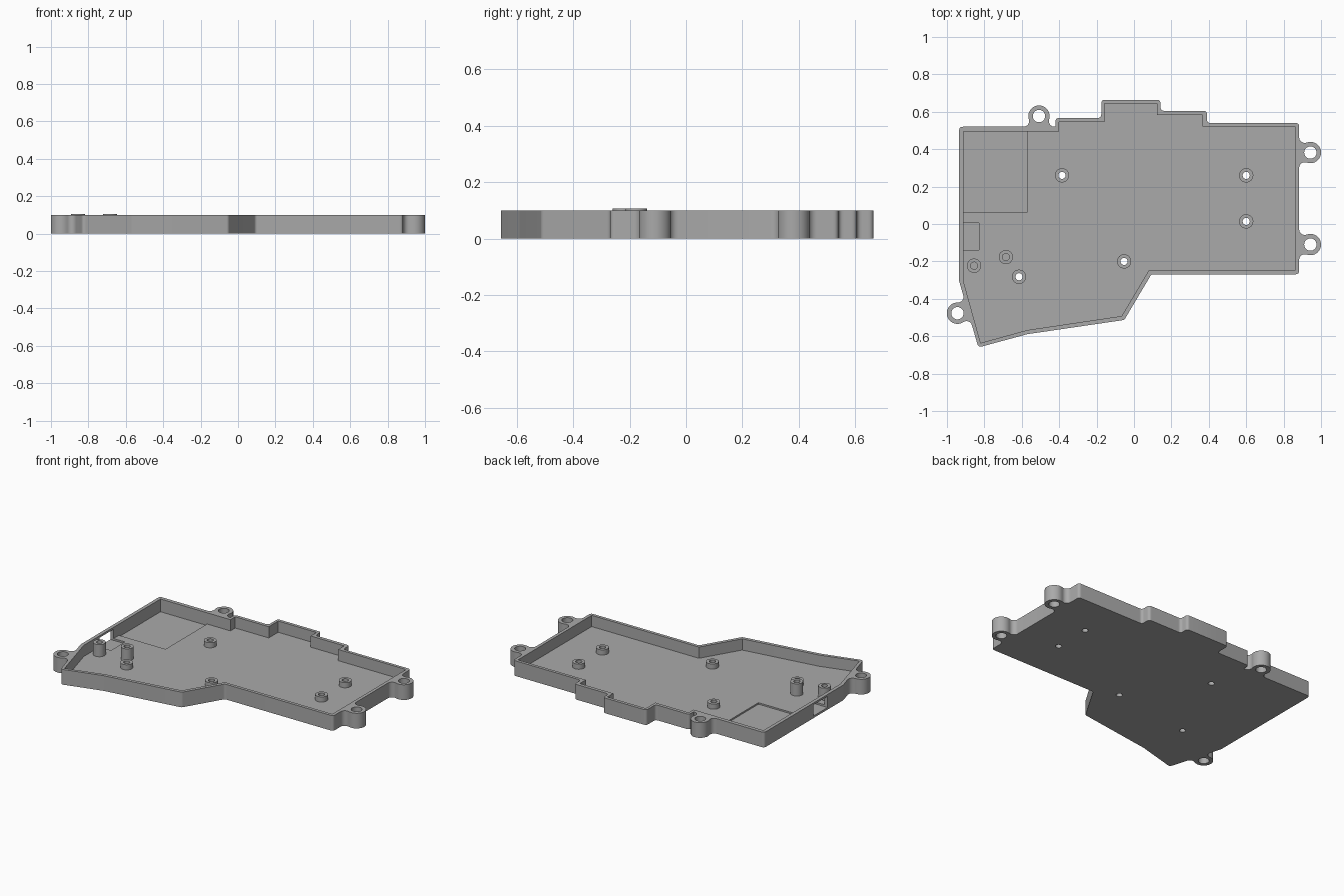
import bpy, bmesh, math
from mathutils import Vector

if "Cube" in bpy.data.objects:
    bpy.data.objects.remove(bpy.data.objects["Cube"])

HEIGHT, FLOOR = 0.1, 0.026
grey = bpy.data.materials.new("plain_grey")
grey.diffuse_color = (0.40, 0.40, 0.40, 1)
grey.use_nodes = True
grey.node_tree.nodes["Principled BSDF"].inputs["Base Color"].default_value = grey.diffuse_color


def make(name, bm):
    bmesh.ops.recalc_face_normals(bm, faces=bm.faces)
    me = bpy.data.meshes.new(name)
    bm.to_mesh(me)
    bm.free()
    ob = bpy.data.objects.new(name, me)
    bpy.context.collection.objects.link(ob)
    me.materials.append(grey)
    return ob


def prism(name, pts, z0, z1):
    bm = bmesh.new()
    f = bm.faces.new([bm.verts.new((x, y, z0)) for x, y in pts])
    up = bmesh.ops.extrude_face_region(bm, geom=[f])["geom"]
    bmesh.ops.translate(bm, vec=(0, 0, z1 - z0),
                        verts=[v for v in up if isinstance(v, bmesh.types.BMVert)])
    return make(name, bm)


def arc(cx, cy, r, a0, a1, n):
    return [(cx + r * math.cos(a0 + (a1 - a0) * i / n),
             cy + r * math.sin(a0 + (a1 - a0) * i / n)) for i in range(n + 1)]


def circle(c, r, n=32):
    return arc(c[0], c[1], r, 0, math.tau, n)[:-1]


def rect(x0, x1, y0, y1):
    return [(x0, y0), (x1, y0), (x1, y1), (x0, y1)]


def corner(prev, here, nxt, r, n=6):
    """Rounded corner as a short blend between the two tangent points."""
    p, a, b = (Vector(q[:2]) for q in (here, prev, nxt))
    da, db = (a - p).normalized(), (b - p).normalized()
    t = r * math.tan((math.pi - da.angle(db)) / 2)
    a, b = p + da * t, p + db * t
    return [tuple(a * (1 - k) ** 2 + p * 2 * k * (1 - k) + b * k * k)
            for k in (i / n for i in range(n + 1))]


def lug(a, b, c, R=0.057, r=0.03):
    """Ear around c, blended into the wall running from a to b."""
    a, b, c = Vector(a[:2]), Vector(b[:2]), Vector(c)
    u = (b - a).normalized()
    n = Vector((u.y, -u.x))
    d = (c - a).dot(n)
    foot = c - n * d
    s = math.sqrt((R + r) ** 2 - (d - r) ** 2)
    t = math.atan2(d - r, s)
    local = (arc(-s, r, r, -math.pi / 2, t, 8)
             + arc(0, d, R, math.pi + t, -t, 24)[1:-1]
             + arc(s, r, r, math.pi - t, 1.5 * math.pi, 8))
    return [tuple(foot + u * x + n * y) for x, y in local]


# outer outline, counter-clockwise; optional third value is the corner radius
OUTER = [(-0.935, 0.52), (-0.935, -0.305), (-0.832, -0.66), (-0.57, -0.589),
         (-0.052, -0.513), (0.093, -0.269), (0.883, -0.269), (0.883, 0.54),
         (0.39, 0.54), (0.39, 0.605), (0.142, 0.605), (0.142, 0.664),
         (-0.175, 0.664), (-0.175, 0.567), (-0.42, 0.567), (-0.42, 0.52, 0.004)]
INNER = [(-0.912, 0.495), (-0.912, -0.305), (-0.82, -0.636), (-0.57, -0.567),
         (-0.066, -0.492), (0.079, -0.248), (0.862, -0.248), (0.862, 0.52),
         (0.367, 0.52), (0.367, 0.582), (0.123, 0.582), (0.123, 0.643),
         (-0.157, 0.643), (-0.157, 0.545), (-0.402, 0.545), (-0.402, 0.495)]
LUGS = {1: [(-0.944, -0.477)], 6: [(0.943, -0.11), (0.943, 0.382)], 15: [(-0.508, 0.577)]}
SCREWS = [(-0.385, 0.26), (0.6, 0.26), (0.6, 0.014), (-0.053, -0.2), (-0.615, -0.282)]
PEGS = [(-0.855, -0.223), (-0.685, -0.177)]

# tray body with mounting ears
outline = []
for i, p in enumerate(OUTER):
    nxt = OUTER[(i + 1) % len(OUTER)]
    outline += corner(OUTER[i - 1], p, nxt, p[2] if len(p) > 2 else 0.02)
    for c in LUGS.get(i, []):
        outline += lug(p, nxt, c)
tray = prism("tray", outline, 0, HEIGHT)

# cavity, shallow pocket, side window and holes
cutters = [prism("cavity_cutter", INNER, FLOOR, 0.2),
           prism("pocket_cutter", rect(-0.912, -0.572, 0.062, 0.495), 0.016, 0.06),
           prism("window_cutter", rect(-0.97, -0.829, -0.14, 0.006), 0.014, 0.087)]
cutters += [prism("ear_hole_cutter", circle(c, 0.033), -0.1, 0.2)
            for group in LUGS.values() for c in group]
cutters += [prism("screw_hole_cutter", circle(c, 0.019), -0.1, 0.2) for c in SCREWS]
bpy.context.view_layer.objects.active = tray
for cut in cutters:
    cut.hide_render = True
    mod = tray.modifiers.new("cut", "BOOLEAN")
    mod.operation, mod.solver, mod.object = "DIFFERENCE", "EXACT", cut
    bpy.ops.object.modifier_apply(modifier=mod.name)
    bpy.data.objects.remove(cut)


def boss(name, c, top, hole_z, blind):
    """Round post with a hole, standing on the floor."""
    bm = bmesh.new()
    rings = [[bm.verts.new((x, y, z)) for x, y in circle(c, r)]
             for r, z in ((0.038, FLOOR), (0.038, top), (0.019, top), (0.019, hole_z))]
    for a, b in zip(rings, rings[1:]):
        for i in range(32):
            j = (i + 1) % 32
            bm.faces.new((a[i], a[j], b[j], b[i]))
    if blind:
        bm.faces.new(rings[-1])
    return make(name, bm)


# screw posts and taller pegs
parts = [tray]
parts += [boss("screw_post", c, 0.06, FLOOR, False) for c in SCREWS]
parts += [boss("tall_post", c, 0.106, 0.06, True) for c in PEGS]

bpy.ops.object.select_all(action="DESELECT")
for ob in parts:
    ob.select_set(True)
bpy.ops.object.shade_smooth_by_angle(angle=math.radians(30))
